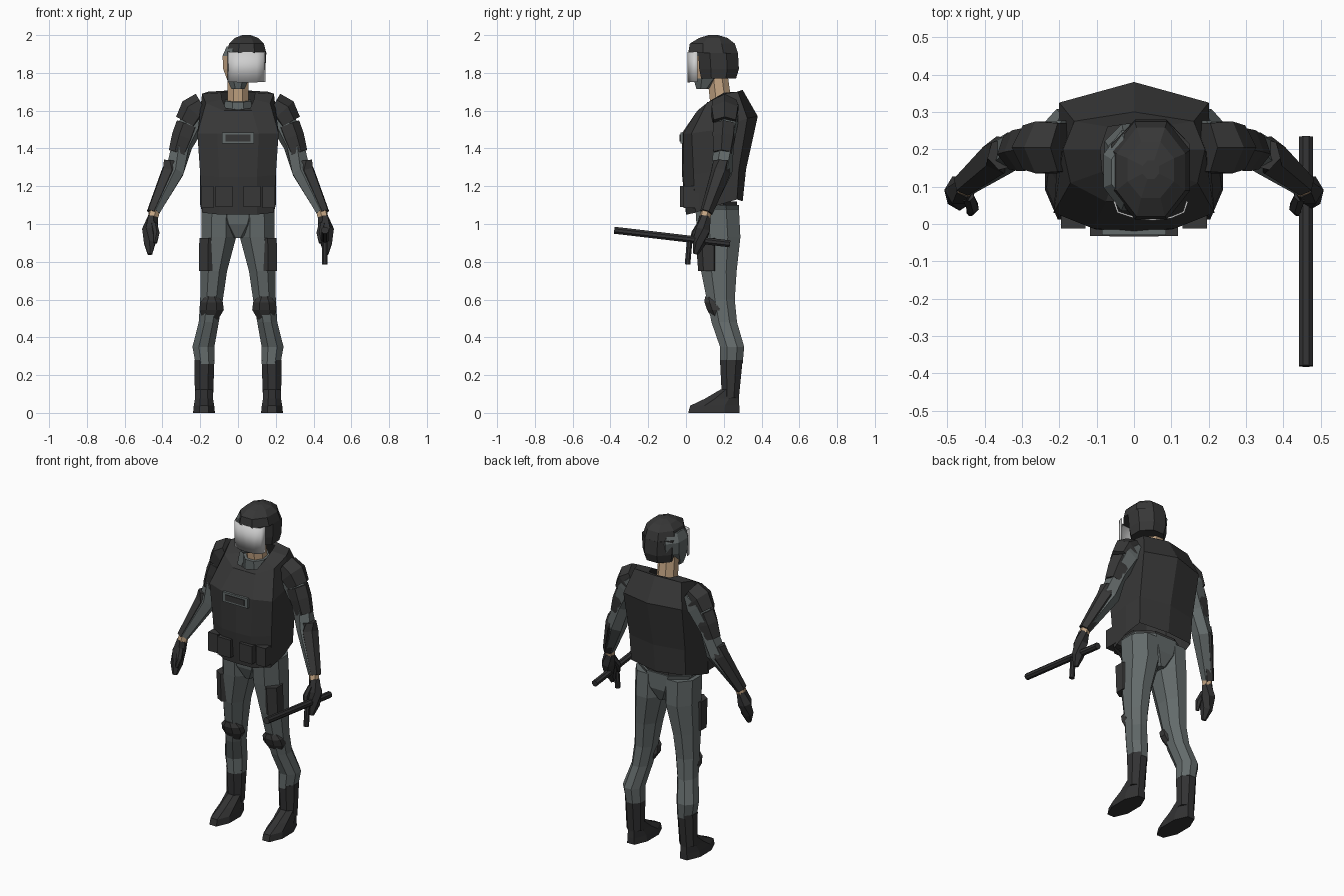
import bpy, bmesh, math
from mathutils import Vector


def material(name, r, g, b):
    m = bpy.data.materials.new(name)
    m.diffuse_color = (r, g, b, 1)
    return m


DARK = material("dark armour", 0.038, 0.038, 0.038)
BLACK = material("black glove and boot", 0.032, 0.032, 0.033)
GREY = material("grey uniform", 0.125, 0.145, 0.145)
SKIN = material("skin", 0.56, 0.38, 0.23)
VISOR = material("pale visor", 0.62, 0.62, 0.62)


def finish(name, bm, mats, mirror=False):
    bmesh.ops.recalc_face_normals(bm, faces=bm.faces)
    me = bpy.data.meshes.new(name)
    bm.to_mesh(me)
    bm.free()
    ob = bpy.data.objects.new(name, me)
    bpy.context.collection.objects.link(ob)
    for m in mats if isinstance(mats, list) else [mats]:
        me.materials.append(m)
    if mirror:
        ob.modifiers.new("mirror", 'MIRROR').merge_threshold = 0.0005
    return ob


def loft(name, rings, mats, mirror=False, closed=True, caps=True):
    """Skin a series of rings with equal point counts."""
    bm = bmesh.new()
    vs = [[bm.verts.new(p) for p in r] for r in rings]
    n = len(vs[0])
    for a, b in zip(vs, vs[1:]):
        for i in range(n if closed else n - 1):
            j = (i + 1) % n
            bm.faces.new((a[i], a[j], b[j], b[i]))
    if caps:
        bm.faces.new(vs[0])
        bm.faces.new(vs[-1])
    return finish(name, bm, mats, mirror)


def stack(name, rows, mats, mirror=False, n=8):
    """Level rings: (centre x, half width, front y, back y, z)."""
    k = 1 / math.cos(math.pi / n)
    rings = []
    for cx, rx, y0, y1, z in rows:
        ring = []
        for i in range(n):
            a = 2 * math.pi * (i + 0.5) / n
            ring.append((cx + rx * k * math.cos(a),
                         (y0 + y1) / 2 + (y1 - y0) / 2 * k * math.sin(a), z))
        rings.append(ring)
    return loft(name, rings, mats, mirror)


def tube(name, path, mats, mirror=False, n=6):
    """Rings square to a path of (x, y, z, radius)."""
    pts = [Vector(p[:3]) for p in path]
    rings = []
    for i, p in enumerate(pts):
        d = pts[min(i + 1, len(pts) - 1)] - pts[max(i - 1, 0)]
        q = d.to_track_quat('Z', 'Y')
        r = path[i][3]
        rings.append([p + q @ Vector((r * math.cos(a), r * math.sin(a), 0))
                      for a in (2 * math.pi * (k + 0.5) / n for k in range(n))])
    return loft(name, rings, mats, mirror)


def box(name, x0, x1, y0, y1, z0, z1, mats, mirror=False):
    rings = [[(x0, y0, z), (x1, y0, z), (x1, y1, z), (x0, y1, z)] for z in (z0, z1)]
    return loft(name, rings, mats, mirror)


# Vest: half outlines from front centre to back centre, mirrored
vest = [
    [(0, .00, 1.05), (.10, .005, 1.05), (.19, .05, 1.06), (.20, .17, 1.10), (.185, .27, 1.13), (0, .30, 1.12)],
    [(0, -.02, 1.25), (.10, -.015, 1.25), (.20, .04, 1.26), (.20, .17, 1.28), (.19, .28, 1.29), (0, .318, 1.29)],
    [(0, -.022, 1.48), (.11, -.012, 1.48), (.215, .03, 1.48), (.205, .17, 1.50), (.20, .325, 1.56), (0, .38, 1.57)],
    [(0, .06, 1.60), (.075, .06, 1.60), (.17, .11, 1.64), (.19, .20, 1.69), (.16, .275, 1.70), (0, .30, 1.71)],
    [(0, .08, 1.605), (.065, .09, 1.615), (.085, .14, 1.66), (.09, .20, 1.695), (.07, .26, 1.70), (0, .27, 1.70)],
]
bm_vest = loft("vest", vest, DARK, mirror=True, closed=False, caps=False)
stack("vest_base", [(0, .17, .03, .27, 1.09), (0, .17, .03, .27, 1.12)], DARK)

# Collar and neck
tube("collar", [(0, .19, 1.58, .085), (0, .18, 1.655, .075)], GREY, n=8)
tube("neck", [(0, .19, 1.60, .062), (0, .165, 1.80, .058)], SKIN, n=8)

# Chest badge: grey plate with a dark panel
box("badge", -.085, .085, -.030, -.015, 1.425, 1.485, GREY)
box("badge_panel", -.066, .066, -.034, -.029, 1.437, 1.473, DARK)

# Belt pouches
box("front_pouch", .03, .118, -.032, .03, 1.09, 1.20, DARK, True)
box("side_pouch", .13, .195, -.012, .065, 1.085, 1.20, DARK, True)

# Head with the face coloured by direction and height
head = stack("head", [(0, .035, .055, .13, 1.715), (0, .06, .04, .19, 1.77),
                      (0, .078, .035, .24, 1.82), (0, .082, .035, .25, 1.89),
                      (0, .06, .06, .22, 1.94)], [GREY, SKIN])
for f in head.data.polygons:
    if f.normal.y < -0.4 and 1.78 < f.center.z < 1.90:
        f.material_index = 1

# Helmet: crown over a lower shell, set to one side
HX = .045
stack("helmet_crown", [(HX, .105, .012, .275, 1.905), (HX, .092, .02, .258, 1.955),
                       (HX, .062, .07, .22, 1.985), (HX, .022, .12, .17, 2.0)], DARK)
stack("helmet_shell", [(HX, .09, .08, .265, 1.77), (HX, .10, .07, .28, 1.82),
                       (HX, .105, .065, .275, 1.906)], DARK)

# Curved visor
arc = [(-.055, .06), (-.045, .03), (0, .015), (.05, .009), (.10, .015), (.135, .03), (.145, .06)]
visor = loft("visor", [[(x, y, z + .06 * abs(y - .009)) for x, y in arc] for z in (1.75, 1.91)],
             VISOR, closed=False, caps=False)
for p in visor.data.polygons:
    p.use_smooth = True
visor.modifiers.new("thickness", 'SOLIDIFY').thickness = 0.005

# Sleeves and arm armour
tube("sleeve", [(.17, .21, 1.60, .078), (.235, .21, 1.55, .072), (.295, .20, 1.42, .056),
                (.335, .19, 1.28, .056), (.443, .107, 1.065, .032)], GREY, True)
tube("shoulder_pad", [(.185, .205, 1.625, .075), (.235, .205, 1.595, .08), (.268, .205, 1.535, .068)], DARK, True)
tube("upper_arm_pad", [(.262, .202, 1.525, .066), (.288, .20, 1.46, .064), (.318, .195, 1.375, .052)], DARK, True)
tube("forearm_guard", [(.350, .187, 1.335, .044), (.358, .185, 1.275, .052),
                       (.452, .108, 1.06, .034)], DARK, True)

# Wrists and gloves
tube("wrist", [(.440, .109, 1.075, .030), (.450, .10, 1.035, .029)], SKIN, True)
tube("glove", [(.450, .10, 1.04, .030), (.465, .09, .97, .043), (.468, .07, .90, .035),
               (.466, .05, .84, .014)], BLACK, True)
tube("thumb", [(.445, .075, 1.0, .018), (.432, .045, .95, .018), (.438, .03, .90, .010)], BLACK, True)

# Baton with side handle
tube("baton", [(.46, .233, .895, .020), (.46, -.38, .967, .020)], BLACK, n=8)
tube("baton_handle", [(.46, .02, .92, .016), (.46, .008, .786, .016)], BLACK, n=8)

# Hips and trouser legs
stack("hips", [(0, .03, .09, .25, .925), (0, .12, .06, .28, 1.0), (0, .18, .05, .28, 1.10)], GREY)
stack("trouser_leg", [(.10, .093, .05, .28, 1.08), (.102, .092, .06, .288, .93), (.128, .07, .08, .268, .75),
                      (.14, .06, .11, .258, .60), (.155, .053, .135, .27, .48),
                      (.183, .058, .18, .308, .35), (.175, .05, .18, .30, .26)], GREY, True)

# Thigh and knee pads
stack("thigh_pad", [(.16, .046, .072, .17, .75), (.157, .048, .06, .17, .925)], DARK, True, n=6)
stack("knee_pad", [(.145, .040, .14, .205, .495), (.14, .065, .112, .205, .545),
                   (.14, .060, .098, .19, .585), (.14, .035, .10, .17, .615)], DARK, True)

# Boots
stack("boot_shaft", [(.18, .048, .19, .28, .08), (.178, .053, .18, .30, .28)], BLACK, True)
stack("boot_foot", [(.18, .058, .012, .282, 0), (.18, .054, .022, .282, .038),
                    (.18, .048, .10, .28, .075), (.18, .046, .185, .28, .125)], BLACK, True)
